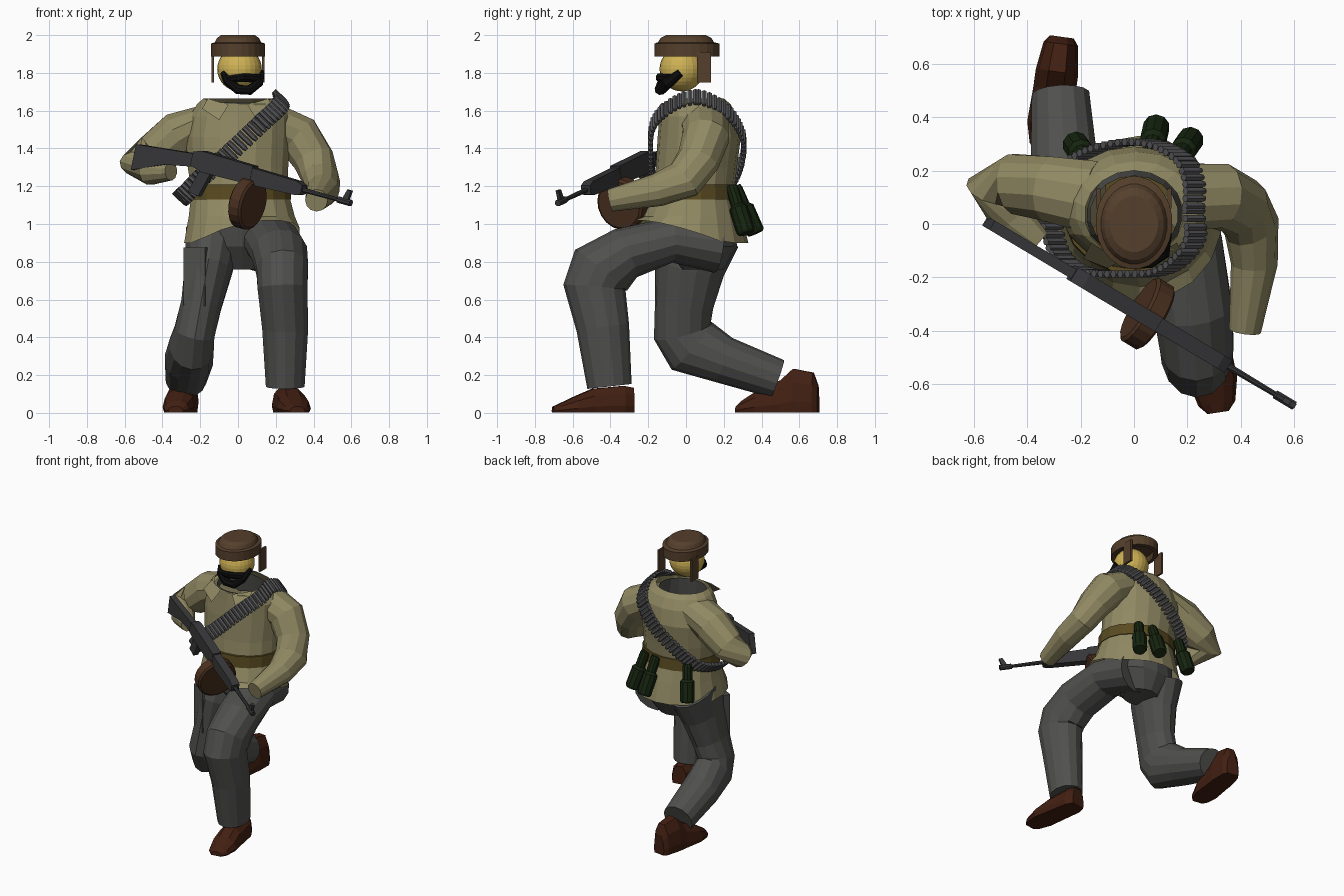
import bpy, bmesh, math
from mathutils import Vector, Matrix

def material(name, *rgb):
    m = bpy.data.materials.new(name)
    m.diffuse_color = (*rgb, 1)
    return m

SHIRT = material("khaki", 0.28, 0.25, 0.125)
PANTS = material("dark_grey", 0.08, 0.08, 0.077)
STEEL = material("gunmetal", 0.04, 0.04, 0.043)
BULLET = material("bullet_grey", 0.09, 0.09, 0.095)
HAT = material("brown", 0.09, 0.05, 0.025)
SHOE = material("red_brown", 0.055, 0.014, 0.006)
DRUM = material("drum_brown", 0.07, 0.03, 0.014)
SKIN = material("yellow", 0.62, 0.44, 0.09)
BLACK = material("black", 0.004, 0.004, 0.004)
GREEN = material("dark_green", 0.008, 0.018, 0.005)
BELT = material("belt_brown", 0.10, 0.07, 0.015)

def finish(bm, name, mat):
    bmesh.ops.recalc_face_normals(bm, faces=bm.faces[:])
    me = bpy.data.meshes.new(name)
    bm.to_mesh(me)
    bm.free()
    me.materials.append(mat)
    ob = bpy.data.objects.new(name, me)
    bpy.context.collection.objects.link(ob)
    return ob

def skin_rings(bm, rings, caps):
    n = len(rings[0])
    for r0, r1 in zip(rings, rings[1:]):
        for i in range(n):
            j = (i + 1) % n
            bm.faces.new((r0[i], r0[j], r1[j], r1[i]))
    if caps:
        bm.faces.new(rings[0])
        bm.faces.new(rings[-1])

def add_tube(bm, pts, ref=(1, 0, 0), n=12, caps=True, upright=False):
    """Elliptical rings along a path of (x, y, z, radius along ref, other radius)."""
    P = [Vector(p[:3]) for p in pts]
    rings = []
    for i, p in enumerate(pts):
        d0 = (P[i] - P[i - 1]).normalized() if i else Vector()
        d1 = (P[i + 1] - P[i]).normalized() if i < len(P) - 1 else Vector()
        t = Vector((0, 0, 1)) if upright else (d0 + d1).normalized()
        a = Vector(ref)
        a = (a - t * a.dot(t)).normalized()
        b = t.cross(a)
        rings.append([bm.verts.new(P[i] + a * p[3] * math.cos(k) + b * p[4] * math.sin(k))
                      for k in (2 * math.pi * (s + 0.5) / n for s in range(n))])
    skin_rings(bm, rings, caps)
    return rings

def tube(name, mat, pts, **kw):
    bm = bmesh.new()
    add_tube(bm, pts, **kw)
    return finish(bm, name, mat)

def prism(name, mat, profile, hw, mtx):
    """Side profile (u, w) extruded to both sides by hw."""
    bm = bmesh.new()
    rings = [[bm.verts.new(mtx @ Vector((u, s * hw, w))) for u, w in profile] for s in (-1, 1)]
    skin_rings(bm, rings, True)
    return finish(bm, name, mat)

def box(name, mat, loc, size, rot_z=0.0):
    bm = bmesh.new()
    bmesh.ops.create_cube(bm, size=1, matrix=Matrix.Translation(loc)
                          @ Matrix.Rotation(rot_z, 4, 'Z') @ Matrix.Diagonal((*size, 1)))
    return finish(bm, name, mat)

# Shirt body: open collar, hem lifted over the forward thigh
bm = bmesh.new()
rings = add_tube(bm, [(0.02, 0.02, 0.90, 0.31, 0.31), (0.02, 0.03, 1.04, 0.285, 0.265),
                      (0.01, 0.04, 1.17, 0.26, 0.215), (0.0, 0.055, 1.30, 0.27, 0.215),
                      (0.0, 0.07, 1.46, 0.28, 0.22), (0.01, 0.065, 1.57, 0.27, 0.205),
                      (0.01, 0.05, 1.635, 0.23, 0.185), (0.0, 0.035, 1.665, 0.185, 0.165)],
                 n=18, caps=False, upright=True)
for v in rings[0]:
    v.co.z += 0.12 * max(0, Vector((v.co.x, v.co.y)).normalized().dot(Vector((0.6, -0.8))))
for v in rings[-1]:
    v.co.z -= 0.03 * max(0, -v.co.y / 0.15)
finish(bm, "shirt_body", SHIRT)
tube("undershirt", PANTS, [(0, 0.04, 1.5, 0.19, 0.16), (0, 0.035, 1.64, 0.165, 0.145)], n=18, caps=False)
tube("waist_belt", BELT, [(0.01, 0.04, 1.13, 0.275, 0.235), (0.01, 0.04, 1.21, 0.272, 0.228)],
     n=18, upright=True)

# Lapels
for name, s in (("lapel_right", -1), ("lapel_left", 1)):
    bm = bmesh.new()
    vs = [bm.verts.new(c) for c in ((s * 0.16, -0.07, 1.665), (s * 0.19, -0.13, 1.61),
                                    (s * 0.1, -0.165, 1.55), (s * 0.05, -0.14, 1.63))]
    bm.faces.new(vs)
    finish(bm, name, SHIRT)

# Sleeves
tube("sleeve_right", SHIRT, [(-0.15, 0.1, 1.55, 0.09, 0.14), (-0.31, 0.13, 1.47, 0.13, 0.125),
                             (-0.45, 0.15, 1.37, 0.11, 0.115), (-0.53, 0.13, 1.315, 0.085, 0.10),
                             (-0.46, 0.02, 1.28, 0.075, 0.08), (-0.355, -0.07, 1.28, 0.05, 0.05)],
     ref=(0, 0, 1), n=12)
tube("sleeve_left", SHIRT, [(0.17, 0.1, 1.54, 0.11, 0.13), (0.32, 0.105, 1.46, 0.125, 0.125),
                            (0.40, 0.065, 1.34, 0.11, 0.115), (0.44, -0.01, 1.235, 0.095, 0.115),
                            (0.45, -0.15, 1.18, 0.085, 0.09), (0.415, -0.40, 1.125, 0.06, 0.06)],
     ref=(1, 0, 1), n=12)

# Trousers
tube("trouser_seat", PANTS, [(0.02, 0.06, 1.0, 0.25, 0.20), (0.02, 0.08, 0.88, 0.24, 0.19),
                             (0.02, 0.09, 0.76, 0.12, 0.11)], n=14, upright=True)
tube("trouser_leg_right", PANTS, [(-0.13, 0.09, 0.95, 0.15, 0.20), (-0.155, 0.02, 0.77, 0.13, 0.185),
                                  (-0.195, -0.01, 0.57, 0.11, 0.155), (-0.23, -0.02, 0.43, 0.11, 0.155),
                                  (-0.245, 0.03, 0.355, 0.12, 0.165), (-0.26, 0.20, 0.28, 0.13, 0.125),
                                  (-0.275, 0.485, 0.18, 0.11, 0.105)], n=14)
tube("trouser_leg_left", PANTS, [(0.13, 0.17, 0.88, 0.15, 0.14), (0.18, -0.08, 0.915, 0.155, 0.12),
                                 (0.22, -0.32, 0.845, 0.15, 0.14), (0.235, -0.45, 0.755, 0.14, 0.175),
                                 (0.235, -0.485, 0.665, 0.135, 0.165),
                                 (0.25, -0.44, 0.45, 0.125, 0.14), (0.25, -0.405, 0.14, 0.105, 0.118)], n=14)
box("thigh_pocket", PANTS, (-0.22, -0.11, 0.72), (0.13, 0.05, 0.31), -0.5)

# Shoes: flat-soled sections from heel to toe
def shoe(name, heel, toe, stations):
    bm = bmesh.new()
    h, d = Vector((*heel, 0)), Vector((*toe, 0)) - Vector((*heel, 0))
    side = Vector((-d.y, d.x, 0)).normalized()
    section = ((-0.9, 0), (0.9, 0), (1, 0.25), (0.85, 0.7), (0.4, 1), (-0.4, 1), (-0.85, 0.7), (-1, 0.25))
    rings = [[bm.verts.new(h + d * s + side * w * a + Vector((0, 0, t * b + 0.003))) for a, b in section]
             for s, w, t in stations]
    skin_rings(bm, rings, True)
    finish(bm, name, SHOE)

shoe("shoe_left", (0.25, -0.28), (0.315, -0.705),
     [(0, 0.055, 0.13), (0.12, 0.08, 0.14), (0.5, 0.085, 0.125), (0.72, 0.09, 0.085),
      (0.92, 0.07, 0.045), (1, 0.04, 0.03)])
shoe("shoe_right", (-0.27, 0.7), (-0.33, 0.265),
     [(0, 0.045, 0.14), (0.06, 0.065, 0.21), (0.3, 0.08, 0.23), (0.45, 0.08, 0.17), (0.75, 0.085, 0.11),
      (0.93, 0.065, 0.06), (1, 0.04, 0.03)])

# Head, beard
bm = bmesh.new()
bmesh.ops.create_uvsphere(bm, u_segments=24, v_segments=16, radius=0.118,
                          matrix=Matrix.Translation((0.008, -0.022, 1.82)))
finish(bm, "head", SKIN)
tube("beard", BLACK, [(-0.075, -0.09, 1.80, 0.02, 0.02), (-0.055, -0.12, 1.755, 0.03, 0.024),
                      (0.0, -0.135, 1.712, 0.032, 0.026), (0.06, -0.135, 1.708, 0.032, 0.026),
                      (0.108, -0.10, 1.745, 0.034, 0.024), (0.125, -0.03, 1.80, 0.022, 0.016)],
     ref=(0, 1, 0.2), n=8)
tube("moustache", BLACK, [(-0.06, -0.12, 1.765, 0.02, 0.02), (0.03, -0.14, 1.775, 0.024, 0.022),
                          (0.112, -0.09, 1.77, 0.025, 0.02)], ref=(0, 0, 1), n=8)

# Helmet with side flaps
tube("helmet", HAT, [(0, 0.005, 1.93, 0.115, 0.135), (0, 0.005, 1.889, 0.12, 0.14),
                     (0, 0.005, 1.888, 0.144, 0.174), (0, 0.005, 1.955, 0.144, 0.174),
                     (0, 0, 1.962, 0.124, 0.15), (0, 0, 1.985, 0.112, 0.135),
                     (0, 0, 2.0, 0.09, 0.105)], n=24, upright=True)
for s, name in ((-1, "helmet_flap_right"), (1, "helmet_flap_left")):
    box(name, HAT, (s * 0.133, 0.095, 1.83), (0.014, 0.075, 0.16))

# Bandolier: rounds laid across a closed loop over the left shoulder
loop = [Vector(p) for p in ((0.225, 0.05, 1.67), (0.225, -0.07, 1.63), (0.12, -0.172, 1.53),
                            (-0.05, -0.187, 1.37), (-0.2, -0.17, 1.24), (-0.285, -0.09, 1.15),
                            (-0.30, 0.05, 1.14), (-0.24, 0.21, 1.19), (-0.12, 0.285, 1.3),
                            (0.05, 0.305, 1.44), (0.18, 0.25, 1.56), (0.225, 0.16, 1.635))]
n = len(loop)
path = []
for i in range(n):
    p0, p1, p2, p3 = (loop[(i + k) % n] for k in (-1, 0, 1, 2))
    for t in (k / 20 for k in range(20)):
        path.append(0.5 * (2 * p1 + (p2 - p0) * t + (2 * p0 - 5 * p1 + 4 * p2 - p3) * t * t
                           + (3 * p1 - p0 - 3 * p2 + p3) * t ** 3))
across = Vector((0.72, 0, -0.69))
bm = bmesh.new()
travelled, last = 1.0, path[-1]
for p in path:
    travelled += (p - last).length
    last = p
    if travelled >= 0.026:
        travelled = 0
        add_tube(bm, [(*(p + across * s), r, r) for s, r in
                      ((-0.05, 0.015), (0.03, 0.015), (0.05, 0.01))], ref=(0, 1, 0), n=6)
finish(bm, "bandolier", BULLET)

# Stick grenades on the back of the belt
for i, (x0, y0, x1, y1) in enumerate(((-0.18, 0.24, -0.22, 0.30), (0.06, 0.26, 0.085, 0.37),
                                      (0.16, 0.24, 0.215, 0.32))):
    a, b = Vector((x0, y0, 1.2)), Vector((x1, y1, 0.95))
    tube(f"grenade_{i + 1}", GREEN, [(*a.lerp(b, t), r, r) for t, r in
         ((0, 0.03), (0.07, 0.034), (0.4, 0.034), (0.46, 0.05), (0.95, 0.05), (1, 0.042))], n=10)

# Rifle: built in its own frame, u along the barrel and w up
butt, muzzle = Vector((-0.53, -0.005, 1.422)), Vector((0.575, -0.665, 1.117))
u = (muzzle - butt).normalized()
v = Vector((0, 0, 1)).cross(u).normalized()
gun = (Matrix.Translation(butt) @ Matrix((u, v, u.cross(v))).transposed().to_4x4()
       @ Matrix.Diagonal((0.965, 1, 1, 1)))
prism("rifle_stock", STEEL, [(0, 0), (0.38, 0.035), (0.38, -0.035), (0.2, -0.065), (0, -0.14)], 0.02, gun)
prism("rifle_receiver", STEEL, [(0.37, 0.045), (0.42, 0.06), (0.76, 0.055), (0.76, -0.045),
                                (0.45, -0.05), (0.37, -0.03)], 0.03, gun)
prism("rifle_handguard", STEEL, [(0.76, 0.045), (1.05, 0.04), (1.09, 0.025), (1.09, -0.025),
                                 (1.05, -0.035), (0.76, -0.045)], 0.028, gun)
prism("rifle_grip", STEEL, [(0.43, -0.04), (0.5, -0.04), (0.45, -0.18), (0.38, -0.17)], 0.018, gun)
prism("rifle_sight", STEEL, [(1.34, 0), (1.38, 0), (1.39, 0.065), (1.365, 0.065)], 0.01, gun)
tube("rifle_barrel", STEEL, [(*(gun @ Vector((s, 0, 0))), r, r) for s, r in
     ((1.05, 0.014), (1.31, 0.011), (1.315, 0.018), (1.40, 0.018))], ref=(0, 0, 1), n=8)
drum = Vector((0.05, -0.335, 1.11))
tube("drum_magazine", DRUM, [(*(drum + u * s), r, r) for s, r in
     ((-0.04, 0.125), (-0.03, 0.138), (0.03, 0.138), (0.04, 0.125))], ref=(0, 0, 1), n=20)
